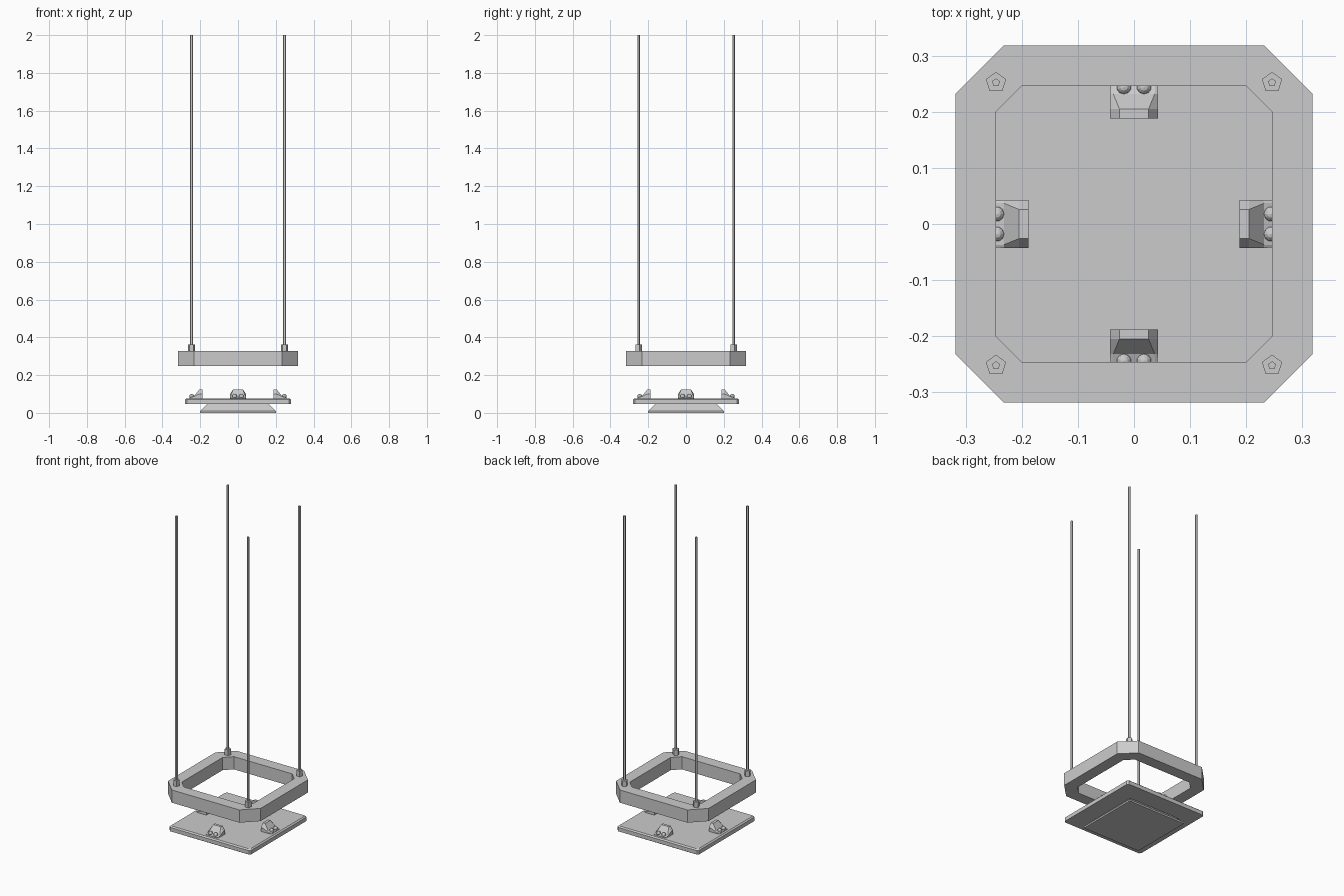
import bpy, bmesh, math
from mathutils import Matrix

if "Cube" in bpy.data.objects:
    bpy.data.objects.remove(bpy.data.objects["Cube"])

grey = bpy.data.materials.new("plain_grey")
grey.diffuse_color = (0.6, 0.6, 0.6, 1)
grey.use_nodes = True
grey.node_tree.nodes["Principled BSDF"].inputs["Base Color"].default_value = grey.diffuse_color


def finish(name, bm):
    bmesh.ops.recalc_face_normals(bm, faces=bm.faces)
    me = bpy.data.meshes.new(name)
    bm.to_mesh(me)
    bm.free()
    me.materials.append(grey)
    ob = bpy.data.objects.new(name, me)
    bpy.context.collection.objects.link(ob)
    return ob


def octagon(a, b):
    """Square outline of half width a whose corners are cut at b."""
    return [(a, -b), (a, b), (b, a), (-b, a), (-a, b), (-a, -b), (-b, -a), (b, -a)]


def loft(name, loops, closed=False):
    """Skin a list of equal rings; closed joins the last to the first."""
    bm = bmesh.new()
    rings = [[bm.verts.new(p) for p in loop] for loop in loops]
    n = len(rings[0])
    pairs = list(zip(rings, rings[1:]))
    if closed:
        pairs.append((rings[-1], rings[0]))
    else:
        bm.faces.new(rings[0][::-1])
        bm.faces.new(rings[-1])
    for r, s in pairs:
        for i in range(n):
            j = (i + 1) % n
            bm.faces.new((r[i], r[j], s[j], s[i]))
    return finish(name, bm)


def level(outline, z):
    return [(x, y, z) for x, y in outline]


def square(a):
    return [(a, -a), (a, a), (-a, a), (-a, -a)]


def pentagon(cx, cy, r):
    angles = [math.pi / 2 + i * math.tau / 5 for i in range(5)]
    return [(cx + r * math.cos(t), cy + r * math.sin(t)) for t in angles]


# Lower base flaring outward to a thin rim
loft("base", [level(square(0.2), 0), level(square(0.2), 0.01),
              level(square(0.16), 0.05)])

# Plate with small cut corners and a bevelled top edge
loft("plate", [level(octagon(0.28, 0.27), 0.046),
               level(octagon(0.28, 0.27), 0.07),
               level(octagon(0.272, 0.262), 0.077)])

# Suspended ring frame
outer, inner = octagon(0.318, 0.232), octagon(0.246, 0.2)
loft("ring_frame", [level(outer, 0.248), level(outer, 0.327),
                    level(inner, 0.327), level(inner, 0.248)], closed=True)

# Pentagonal collars and rods at the four corners
for sx in (-1, 1):
    for sy in (-1, 1):
        x, y = sx * 0.246, sy * 0.252
        for name, r, z0, z1 in (("collar", 0.019, 0.32, 0.362),
                                ("rod", 0.0075, 0.36, 2.0)):
            loft(name, [level(pentagon(x, y, r), z0), level(pentagon(x, y, r), z1)])


def gusset(y, low, high, half, top):
    """Bracket section: straight sides, then sloped shoulders."""
    return [(half, y, 0.074), (half, y, low), (top, y, high),
            (-top, y, high), (-half, y, low), (-half, y, 0.074)]


# Four brackets, each with two bolt heads on its outer foot
for k in range(4):
    turn = Matrix.Rotation(k * math.pi / 2, 4, 'Z')
    bracket = loft("bracket", [gusset(0.188, 0.1, 0.124, 0.043, 0.026),
                               gusset(0.205, 0.1, 0.124, 0.043, 0.026),
                               gusset(0.232, 0.087, 0.09, 0.043, 0.037),
                               gusset(0.258, 0.079, 0.08, 0.04, 0.037)])
    bracket.data.transform(turn)
    for x in (-0.018, 0.018):
        bm = bmesh.new()
        bmesh.ops.create_uvsphere(bm, u_segments=10, v_segments=6, radius=0.013)
        bmesh.ops.translate(bm, verts=bm.verts, vec=(x, 0.244, 0.088))
        bmesh.ops.transform(bm, matrix=turn, verts=bm.verts)
        finish("bolt", bm)
